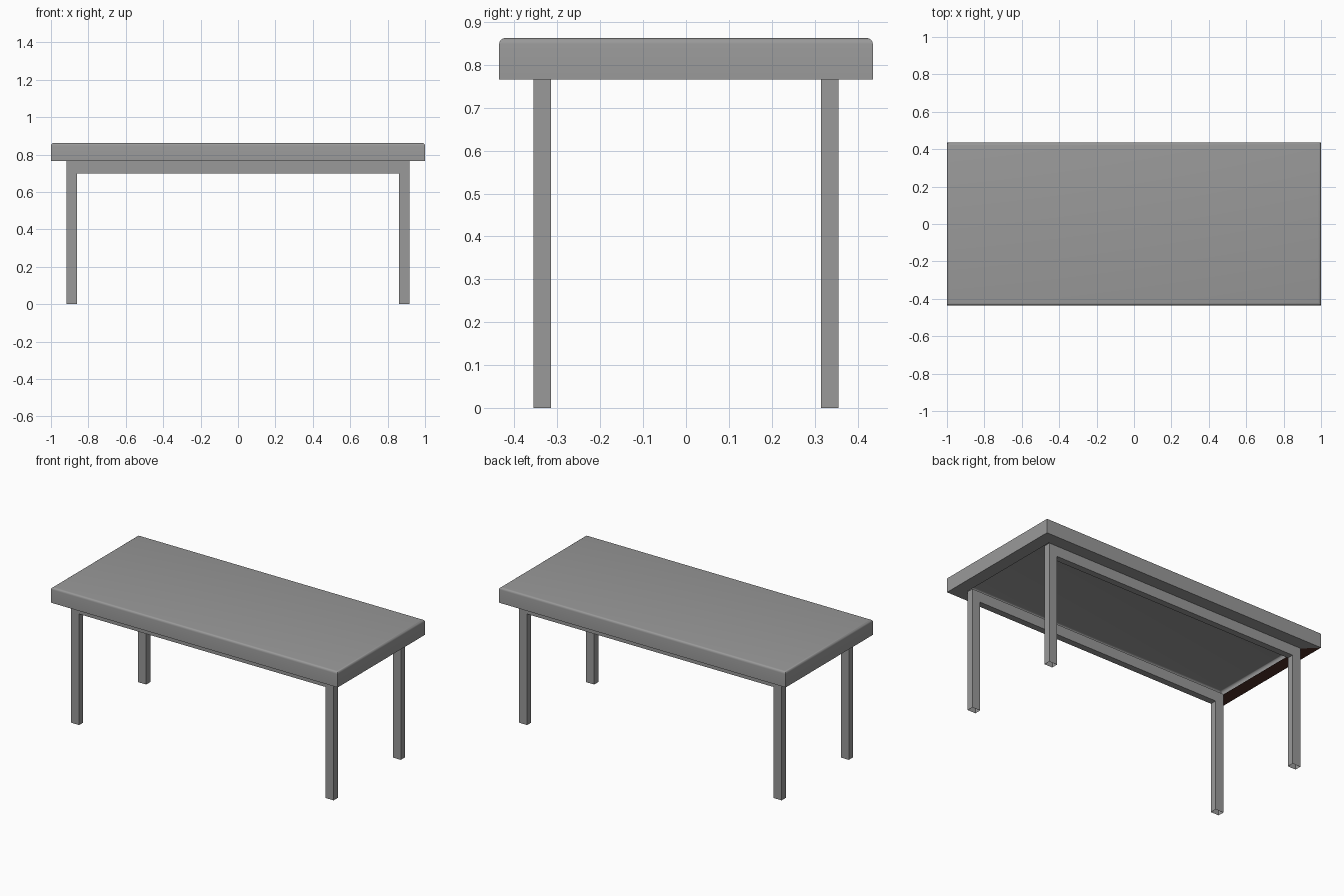
import bpy, bmesh

if "Cube" in bpy.data.objects:
    bpy.data.objects.remove(bpy.data.objects["Cube"])


def material(name, rgb):
    m = bpy.data.materials.new(name)
    m.diffuse_color = (*rgb, 1)
    m.use_nodes = True
    m.node_tree.nodes["Principled BSDF"].inputs["Base Color"].default_value = m.diffuse_color
    return m


GREY = material("grey", (0.32, 0.32, 0.32))
BROWN = material("dark brown", (0.08, 0.03, 0.022))


def finish(bm, name, mats):
    me = bpy.data.meshes.new(name)
    bm.to_mesh(me)
    bm.free()
    for m in mats:
        me.materials.append(m)
    ob = bpy.data.objects.new(name, me)
    bpy.context.collection.objects.link(ob)
    return ob


# Table top: slab with rounded top edges, hollow under a flat rim
X, Y, Z0, Z1 = 1.0, 0.435, 0.765, 0.862
bm = bmesh.new()
bmesh.ops.create_cube(bm, size=1)
for v in bm.verts:
    v.co = (v.co.x * 2 * X, v.co.y * 2 * Y, Z1 if v.co.z > 0 else Z0)
top_edges = [e for e in bm.edges if all(v.co.z > Z1 - 0.01 for v in e.verts)]
bmesh.ops.bevel(bm, geom=top_edges, offset=0.014, segments=4, profile=0.5, affect='EDGES')
bottom = [f for f in bm.faces if f.normal.z < -0.9]
bmesh.ops.inset_region(bm, faces=bottom, thickness=0.081, use_even_offset=True)
bmesh.ops.delete(bm, geom=bottom, context='FACES')
# One end of the rim is dark brown
bm.normal_update()
for f in bm.faces:
    if f.normal.z < -0.9 and f.calc_center_median().x < -0.9:
        f.material_index = 1
top = finish(bm, "table_top", [GREY, BROWN])
bpy.context.view_layer.objects.active = top
top.select_set(True)
bpy.ops.object.shade_smooth_by_angle(angle=0.7)


# Leg frames: two legs and a rail with mitred corners, open at the feet
def leg_frame(name, y0, y1):
    bm = bmesh.new()
    outer = [(-0.916, 0), (-0.916, Z0), (0.916, Z0), (0.916, 0)]
    inner = [(-0.86, 0), (-0.86, 0.70), (0.86, 0.70), (0.86, 0)]
    o = [bm.verts.new((x, y0, z)) for x, z in outer]
    i = [bm.verts.new((x, y0, z)) for x, z in inner]
    faces = [bm.faces.new((o[k], o[k + 1], i[k + 1], i[k])) for k in range(3)]
    ext = bmesh.ops.extrude_face_region(bm, geom=faces, use_keep_orig=True)
    for v in ext["geom"]:
        if isinstance(v, bmesh.types.BMVert):
            v.co.y = y1
    bmesh.ops.recalc_face_normals(bm, faces=bm.faces)
    feet = [f for f in bm.faces if all(v.co.z < 0.001 for v in f.verts)]
    bmesh.ops.delete(bm, geom=feet, context='FACES_ONLY')
    finish(bm, name, [GREY])


leg_frame("front_leg_frame", -0.355, -0.314)
leg_frame("back_leg_frame", 0.314, 0.355)
